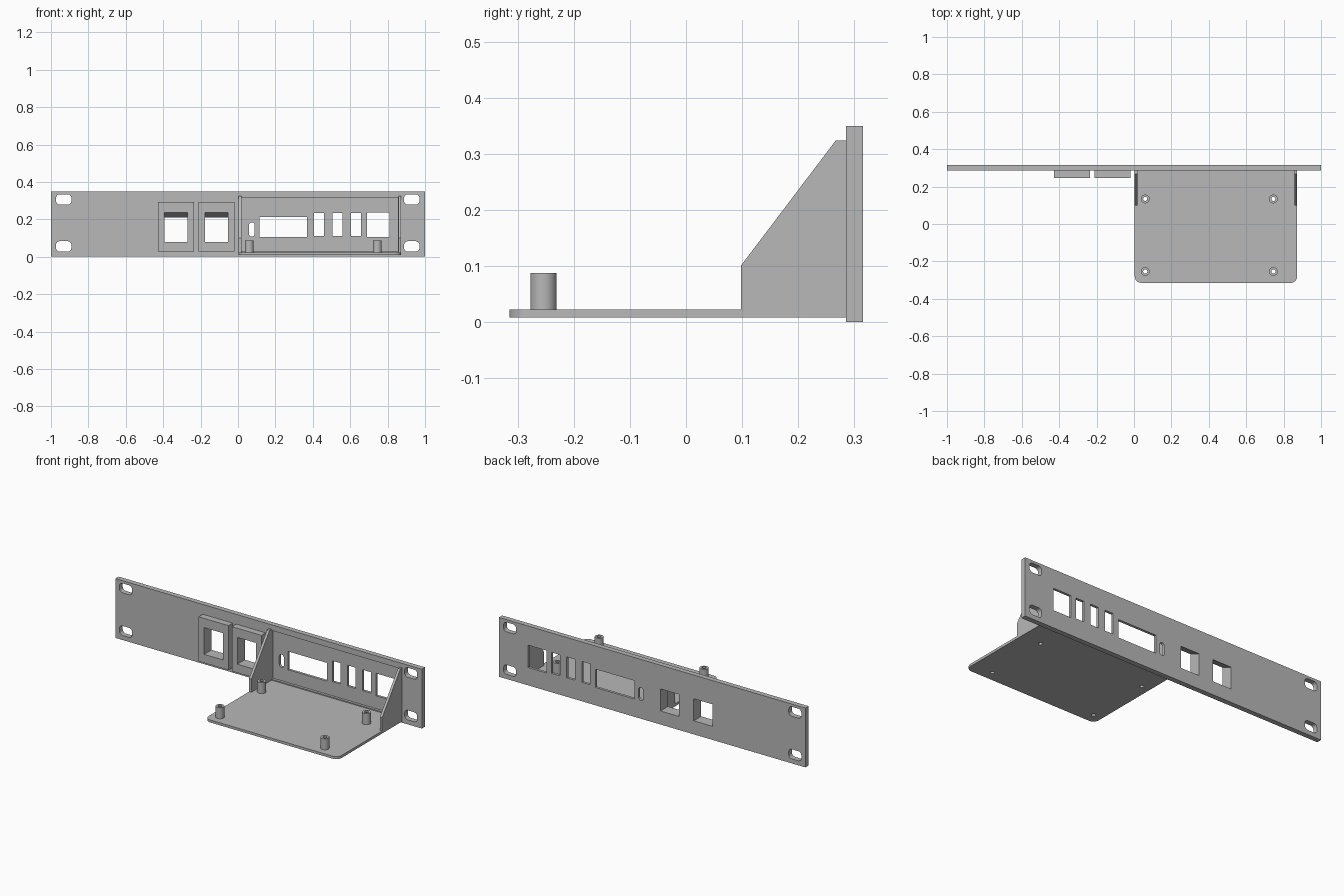
import bpy, bmesh, math
from mathutils import Vector

cube = bpy.data.objects.get("Cube")
if cube:
    bpy.data.objects.remove(cube, do_unlink=True)

GREY = (0.48, 0.48, 0.48, 1)
mat = bpy.data.materials.new("plain grey")
mat.use_nodes = True
mat.diffuse_color = GREY
mat.node_tree.nodes["Principled BSDF"].inputs["Base Color"].default_value = GREY


def prism(bm, points, axis, a, b):
    """Extrude a 2D outline along an axis from a to b."""
    place = {"x": lambda p, t: (t, p[0], p[1]),
             "y": lambda p, t: (p[0], t, p[1]),
             "z": lambda p, t: (p[0], p[1], t)}[axis]
    face = bm.faces.new([bm.verts.new(place(p, a)) for p in points])
    new = bmesh.ops.extrude_face_region(bm, geom=[face])["geom"]
    shift = Vector(place((0, 0), b - a))
    bmesh.ops.translate(bm, vec=shift, verts=[v for v in new if isinstance(v, bmesh.types.BMVert)])


def rect(u0, u1, v0, v1, radius=0.0, low_only=False):
    """Rectangle outline, with optional rounded corners."""
    if not radius:
        return [(u0, v0), (u1, v0), (u1, v1), (u0, v1)]
    pts = []
    corners = [(u0, v0, 1, 1), (u1, v0, -1, 1), (u1, v1, -1, -1), (u0, v1, 1, -1)]
    for i, (u, v, su, sv) in enumerate(corners):
        if low_only and i > 1:
            pts.append((u, v))
            continue
        for k in range(7):
            a = math.pi + i * math.pi / 2 + k * math.pi / 12
            pts.append((u + su * radius + radius * math.cos(a),
                        v + sv * radius + radius * math.sin(a)))
    return pts


def circle(x, y, r, n=32):
    return [(x + r * math.cos(k * math.tau / n), y + r * math.sin(k * math.tau / n)) for k in range(n)]


def make(name, *prisms):
    bm = bmesh.new()
    for p in prisms:
        prism(bm, *p)
    bmesh.ops.recalc_face_normals(bm, faces=bm.faces[:])
    mesh = bpy.data.meshes.new(name)
    bm.to_mesh(mesh)
    bm.free()
    mesh.materials.append(mat)
    obj = bpy.data.objects.new(name, mesh)
    bpy.context.collection.objects.link(obj)
    return obj


def select(obj):
    bpy.ops.object.select_all(action="DESELECT")
    obj.select_set(True)
    bpy.context.view_layer.objects.active = obj


def cut(obj, *prisms):
    cutter = make("cutter", *prisms)
    mod = obj.modifiers.new("cut", "BOOLEAN")
    mod.operation = "DIFFERENCE"
    mod.solver = "EXACT"
    mod.object = cutter
    select(obj)
    bpy.ops.object.modifier_apply(modifier=mod.name)
    bpy.data.objects.remove(cutter, do_unlink=True)


def smooth(obj):
    select(obj)
    bpy.ops.object.shade_smooth_by_angle(angle=math.radians(30))


FRONT, BACK = 0.285, 0.315
TRAY_LOW, TRAY_TOP = 0.008, 0.023

# Rack panel with a thinned area behind the ports
panel = make("rack_panel", (rect(-1, 1, 0, 0.35), "y", FRONT, BACK))
cut(panel, (rect(0.019, 0.856, 0.029, 0.316), "y", FRONT - 0.02, FRONT + 0.015))

# Mounting slots, port openings and jack openings
holes = [rect(x - 0.041, x + 0.041, z - 0.028, z + 0.028, 0.02)
         for x in (-0.932, 0.929) for z in (0.055, 0.306)]
holes += [rect(0.059, 0.089, 0.108, 0.184, 0.0149),
          rect(0.116, 0.37, 0.105, 0.213),
          rect(0.69, 0.81, 0.105, 0.237)]
holes += [rect(x - 0.027, x + 0.027, 0.112, 0.235) for x in (0.432, 0.531, 0.63)]
cut(panel, *[(h, "y", 0.2, 0.4) for h in holes])

# Jack housings: the opening has a sloping ceiling
ceiling = [(0.235, 0.08), (0.325, 0.08), (0.325, 0.206), (0.235, 0.242)]
jacks = (-0.332, -0.115)
cut(panel, *[(ceiling, "x", x - 0.061, x + 0.061) for x in jacks])
for side, x in zip(("right", "left"), jacks):
    housing = make(side + "_jack_housing", (rect(x - 0.097, x + 0.097, 0.029, 0.292), "y", 0.246, FRONT))
    cut(housing, (ceiling, "x", x - 0.061, x + 0.061))
smooth(panel)

# Board tray with screw holes
posts = [(x, y) for x in (0.06, 0.745) for y in (-0.254, 0.134)]
tray = make("board_tray", (rect(0.004, 0.872, -0.315, FRONT, 0.035, True), "z", TRAY_LOW, TRAY_TOP))
cut(tray, *[(circle(x, y, 0.011), "z", -0.1, 0.1) for x, y in posts])
smooth(tray)

# Hollow standoffs
for i, (x, y) in enumerate(posts):
    post = make(f"standoff_{i + 1}", (circle(x, y, 0.0235), "z", TRAY_TOP, 0.088))
    cut(post, (circle(x, y, 0.011), "z", 0, 0.2))
    smooth(post)

# Side gussets
gusset = [(FRONT, TRAY_TOP), (FRONT, 0.324), (0.267, 0.324), (0.098, 0.101), (0.098, TRAY_TOP)]
make("right_gusset", (gusset, "x", 0.004, 0.019))
make("left_gusset", (gusset, "x", 0.857, 0.872))
